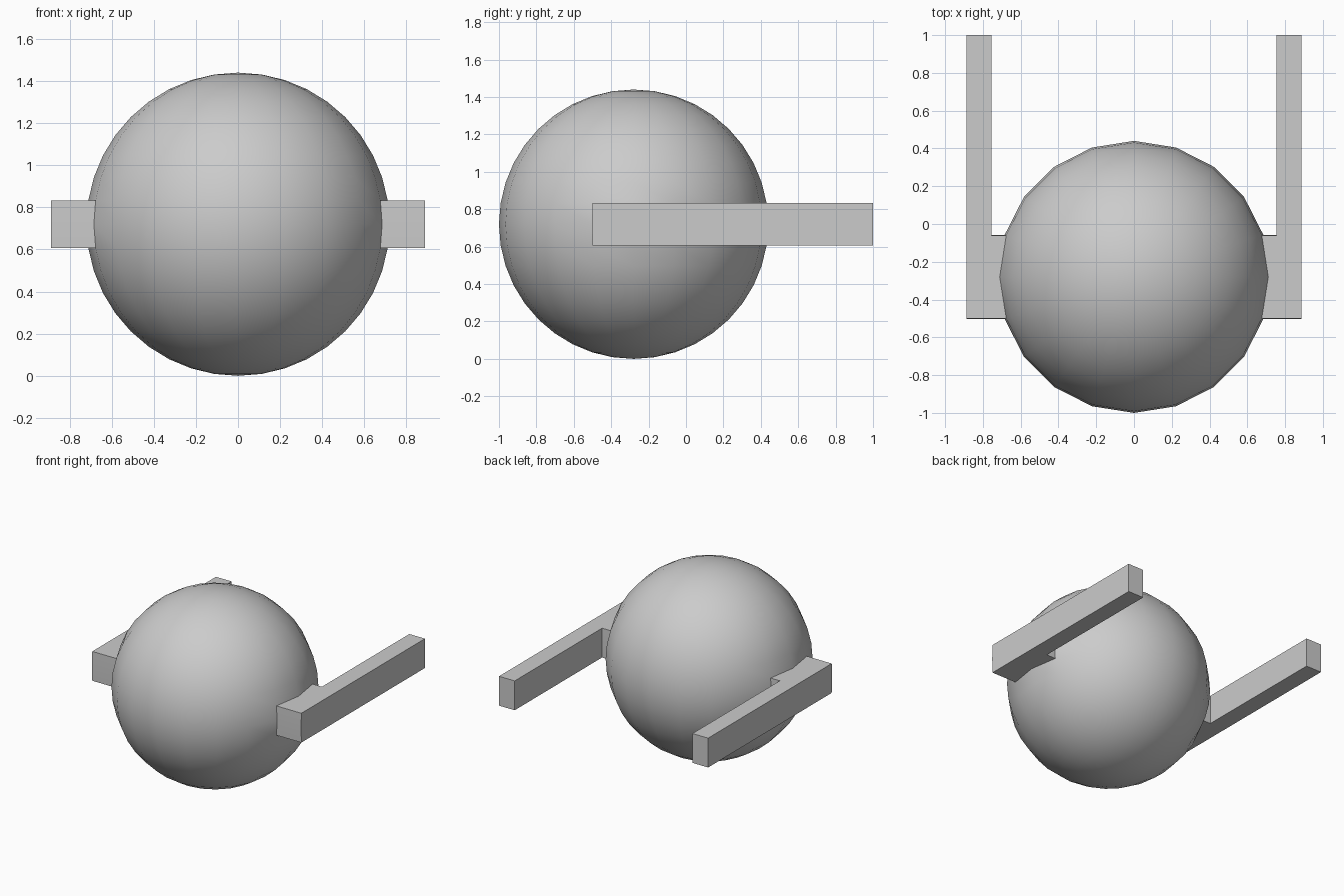
import bpy, bmesh
from math import radians
from mathutils import Matrix

if "Cube" in bpy.data.objects:
    bpy.data.objects.remove(bpy.data.objects["Cube"])

R = 0.72            # ball radius
CY, CZ = -0.28, R   # ball centre
X_IN, X_OUT = 0.755, 0.888

bm = bmesh.new()
bmesh.ops.create_uvsphere(bm, u_segments=20, v_segments=20, radius=R,
                          matrix=Matrix.Translation((0, CY, CZ)))


def extrude_to(faces, axis, value):
    """Extrude a face patch and flatten its end onto a plane."""
    res = bmesh.ops.extrude_face_region(bm, geom=faces)["geom"]
    for v in res:
        if isinstance(v, bmesh.types.BMVert):
            v.co[axis] = value
    old = [f for f in faces if f.is_valid]
    if old:
        bmesh.ops.delete(bm, geom=old, context='FACES')
    bm.normal_update()
    return [f for f in res if isinstance(f, bmesh.types.BMFace) and f.is_valid]


for side in (1, -1):
    # mount: 2 x 2 patch of the ball pulled outwards
    patch = [f for f in bm.faces
             if f.calc_center_median().x * side > 0.6
             and abs(f.calc_center_median().y - CY) < 0.2
             and abs(f.calc_center_median().z - CZ) < 0.1]
    patch = extrude_to(patch, 0, side * X_IN)
    extrude_to(patch, 0, side * X_OUT)
    # arm: outer part of the mount pulled backwards
    bm.normal_update()
    back = [f for f in bm.faces
            if f.calc_center_median().x * side > X_IN + 0.01
            and abs(f.normal.y) > 0.9 and f.calc_center_median().y > CY]
    extrude_to(back, 1, 1.0)

bmesh.ops.recalc_face_normals(bm, faces=bm.faces[:])
mesh = bpy.data.meshes.new("ball_with_arms")
bm.to_mesh(mesh)
bm.free()
obj = bpy.data.objects.new("ball_with_arms", mesh)
bpy.context.collection.objects.link(obj)
bpy.context.view_layer.objects.active = obj
obj.select_set(True)
bpy.ops.object.shade_smooth_by_angle(angle=radians(30))
